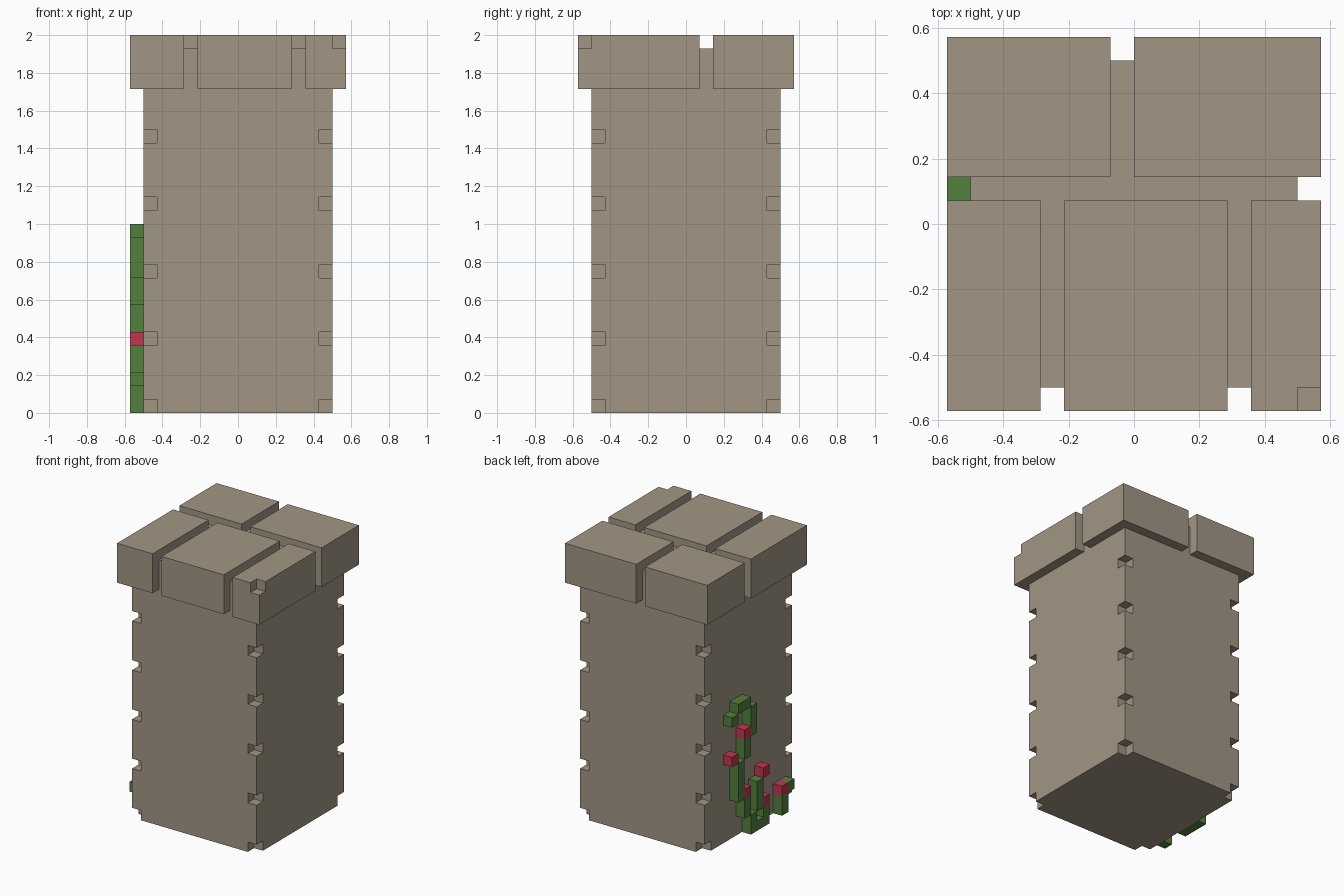
import bpy
import bmesh
from mathutils import Vector

U = 1 / 14  # one building cell

if "Cube" in bpy.data.objects:
    bpy.data.objects.remove(bpy.data.objects["Cube"], do_unlink=True)


def make_material(name, rgb):
    mat = bpy.data.materials.new(name)
    mat.use_nodes = True
    color = (*rgb, 1)
    mat.diffuse_color = color
    bsdf = next(n for n in mat.node_tree.nodes if n.type == "BSDF_PRINCIPLED")
    bsdf.inputs["Base Color"].default_value = color
    bsdf.inputs["Roughness"].default_value = 0.9
    return mat


stone = make_material("tan stone", (0.36, 0.307, 0.233))
leaf = make_material("leaf green", (0.088, 0.216, 0.045))
petal = make_material("rose red", (0.52, 0.039, 0.083))


def boxes(name, spans, mat):
    """One object holding a box for every (low corner, high corner) in cells."""
    bm = bmesh.new()
    for low, high in spans:
        low, high = Vector(low) * U, Vector(high) * U
        verts = bmesh.ops.create_cube(bm, size=1)["verts"]
        for v in verts:
            v.co = (low + high) / 2 + v.co * (high - low)
    mesh = bpy.data.meshes.new(name)
    bm.to_mesh(mesh)
    bm.free()
    mesh.materials.append(mat)
    obj = bpy.data.objects.new(name, mesh)
    bpy.context.collection.objects.link(obj)
    return obj


def carve(obj, spans):
    """Cut boxes out of an object and discard the cutter."""
    cutter = boxes("cutter", spans, stone)
    cutter.hide_render = True
    mod = obj.modifiers.new("notches", "BOOLEAN")
    mod.operation = "DIFFERENCE"
    mod.solver = "EXACT"
    mod.object = cutter
    bpy.context.view_layer.objects.active = obj
    bpy.ops.object.modifier_apply(modifier=mod.name)
    bpy.data.objects.remove(cutter, do_unlink=True)


# Pillar shaft with chipped corners at regular heights
shaft = boxes("pillar_shaft", [((-7, -7, 0), (7, 7, 27))], stone)
chips = []
for z in range(0, 25, 5):
    bottom = z if z else -1
    for sx in (-1, 1):
        for sy in (-1, 1):
            xs, ys = sorted((6 * sx, 8 * sx)), sorted((6 * sy, 8 * sy))
            chips.append(((xs[0], ys[0], bottom), (xs[1], ys[1], z + 1)))
carve(shaft, chips)

# Cap stones: two at the back, three at the front
FRONT, BACK = (-8, 1), (2, 8)
caps = {
    "back_right_cap_stone": ((-8, -1), BACK),
    "back_left_cap_stone": ((0, 8), BACK),
    "front_right_cap_stone": ((-8, -4), FRONT),
    "front_middle_cap_stone": ((-3, 4), FRONT),
    "front_left_cap_stone": ((5, 8), FRONT),
}
for name, (xs, ys) in caps.items():
    cap = boxes(name, [((xs[0], ys[0], 24), (xs[1], ys[1], 28))], stone)
    if name == "front_left_cap_stone":
        carve(cap, [((7, -9, 27), (9, -7, 29))])


# Climbing vine on the right side: (y, bottom, top, length along y)
def vine_part(name, parts, mat):
    boxes(name, [((-8, y, z0), (-7, y + n, z1)) for y, z0, z1, n in parts], mat)


vine_part("vine_stems", [
    (3, 12, 13, 1), (1, 13, 14, 2), (0, 10, 13, 1), (1, 8, 10, 1),
    (2, 4, 8, 1), (1, 2, 4, 1), (0, 0, 2, 1), (-1, 0, 1, 1),
    (-2, 0, 2, 1), (-1, 2, 5, 1), (-5, 0, 2, 1), (-6, 2, 3, 1),
], leaf)
vine_part("vine_flowers", [
    (y, z, z + 1, 1)
    for y, z in [(1, 10), (3, 8), (1, 4), (-2, 5), (-2, 2), (-5, 2)]
], petal)
